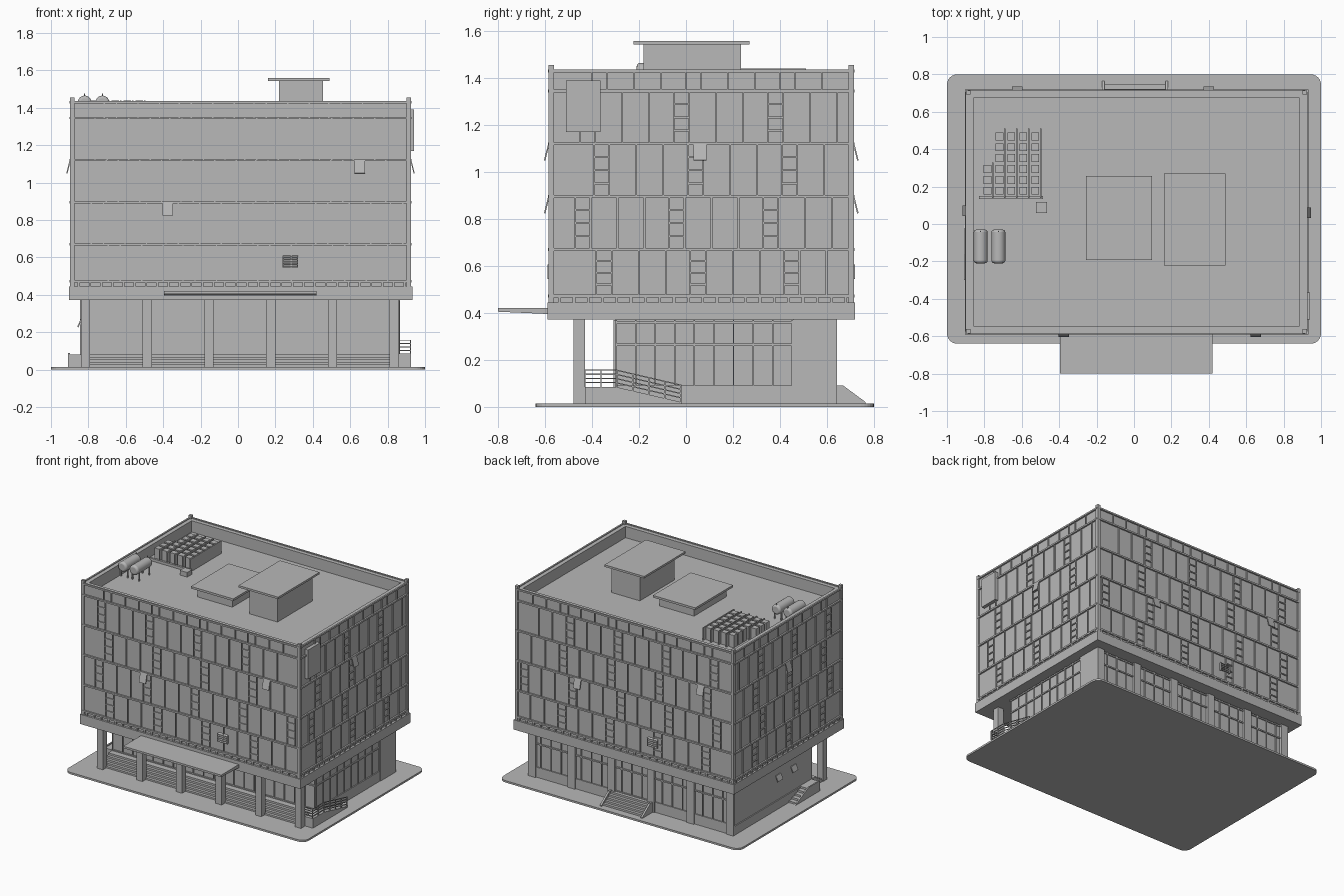
import bpy, bmesh, math
from mathutils import Vector

cube = bpy.data.objects.get("Cube")
if cube:
    bpy.data.objects.remove(cube, do_unlink=True)

GREY = (0.48, 0.48, 0.48, 1)
mat = bpy.data.materials.new("concrete grey")
mat.use_nodes = True
mat.diffuse_color = GREY
mat.node_tree.nodes["Principled BSDF"].inputs["Base Color"].default_value = GREY


class Part:
    """Collects simple solids in one bmesh and turns them into an object."""

    def __init__(self, name):
        self.name, self.bm = name, bmesh.new()

    def prism(self, poly, a0, a1, to_xyz):
        ends = [[self.bm.verts.new(to_xyz(a, p, q)) for p, q in poly] for a in (a0, a1)]
        self.bm.faces.new(ends[0])
        self.bm.faces.new(ends[1][::-1])
        n = len(poly)
        for i in range(n):
            j = (i + 1) % n
            self.bm.faces.new((ends[0][i], ends[1][i], ends[1][j], ends[0][j]))

    def box(self, x0, x1, y0, y1, z0, z1, to_xyz=lambda a, p, q: (a, p, q)):
        self.prism([(y0, z0), (y1, z0), (y1, z1), (y0, z1)], x0, x1, to_xyz)

    def bar(self, start, end, t):
        a, b = Vector(start), Vector(end)
        turn = (b - a).to_track_quat('Z', 'Y')
        self.box(-t / 2, t / 2, -t / 2, t / 2, 0, (b - a).length,
                 lambda x, y, z: a + turn @ Vector((x, y, z)))

    def done(self):
        bmesh.ops.recalc_face_normals(self.bm, faces=self.bm.faces)
        mesh = bpy.data.meshes.new(self.name)
        self.bm.to_mesh(mesh)
        self.bm.free()
        mesh.materials.append(mat)
        obj = bpy.data.objects.new(self.name, mesh)
        bpy.context.collection.objects.link(obj)
        return obj


def single(name, *bounds):
    part = Part(name)
    part.box(*bounds)
    return part.done()


def walls(x0, x1, y0, y1):
    """Maps (along, outward, height) to space for each wall, with its extent."""
    return {
        "front": (lambda u, d, z: (u, y0 - d, z), x0, x1),
        "back": (lambda u, d, z: (u, y1 + d, z), x0, x1),
        "left": (lambda u, d, z: (x1 + d, u, z), y0, y1),
        "right": (lambda u, d, z: (x0 - d, u, z), y0, y1),
    }


# Paved base with rounded corners
base = Part("paved_base")
base.box(-1, 1, -0.64, 0.8, 0, 0.014)
upright = [e for e in base.bm.edges if abs(e.verts[0].co.z - e.verts[1].co.z) > 0.01]
bmesh.ops.bevel(base.bm, geom=upright, offset=0.055, segments=6, affect='EDGES', profile=0.5)
base.done()

# Upper block, belt, parapet and corner posts
X0, X1, Y0, Y1 = -0.888, 0.915, -0.575, 0.705
DECK, TOP = 1.345, 1.43
single("upper_block", X0, X1, Y0, Y1, 0.44, DECK)
single("belt", -0.903, 0.932, -0.59, 0.72, 0.372, 0.445)
parapet = Part("parapet")
for x in (X0, X1 - 0.03):
    parapet.box(x, x + 0.03, Y0, Y1, DECK, TOP)
for y in (Y0, Y1 - 0.03):
    parapet.box(X0 + 0.03, X1 - 0.03, y, y + 0.03, DECK, TOP)
parapet.done()
posts = Part("corner_posts")
for x in (X0 - 0.01, X1 - 0.013):
    for y in (Y0 - 0.01, Y1 - 0.013):
        posts.box(x, x + 0.023, y, y + 0.023, 0.445, 1.455)
posts.done()

# Facade grid: ledges, staggered mullions and narrow ladder windows
ROWS = [0.472, 0.67, 0.895, 1.12, 1.345, 1.43]
SHIFTS = [0.19, 0.1, 0.18, 0.12, 0.17]
UPPER = walls(X0, X1, Y0, Y1)
for side, (place, u0, u1) in UPPER.items():
    grid = Part(side + "_facade_grid")
    for z in ROWS:
        grid.box(u0, u1, 0, 0.012, z - 0.006, z + 0.006, place)
    for row, shift in enumerate(SHIFTS):
        z0, z1 = ROWS[row], ROWS[row + 1]
        u = u0 + shift
        while u < u1 - 0.09:
            for offset in (0, 0.065, 0.18, 0.295):
                if u + offset < u1 - 0.03:
                    grid.box(u + offset, u + offset + 0.007, 0, 0.008, z0, z1, place)
            if row < 4:
                for k in range(1, 4):
                    z = z0 + (z1 - z0) * k / 4
                    grid.box(u, u + 0.065, 0, 0.007, z - 0.004, z + 0.004, place)
            u += 0.4
    # Small blocks on the belt
    count = int((u1 - u0) / 0.06)
    for i in range(count):
        u = u0 + (i + 0.5) * (u1 - u0) / count
        grid.box(u, u + 0.012, 0, 0.011, 0.445, 0.468, place)
    grid.done()

# Tilted open windows
flaps = Part("open_windows")
for side, u, top in (("front", 0.65, 1.12), ("front", -0.375, 0.895), ("back", 0.4, 0.895),
                     ("back", -0.625, 1.12), ("left", 0.06, 1.12), ("right", 0.07, 1.12)):
    flaps.prism([(0.006, top), (0.012, top), (0.03, top - 0.07), (0.024, top - 0.072)],
                u - 0.028, u + 0.028, UPPER[side][0])
flaps.done()

# Louvred vents
vents = Part("wall_vents")
for side, u in (("front", 0.28), ("back", -0.22)):
    place = UPPER[side][0]
    for du in (-0.042, 0.036):
        vents.box(u + du, u + du + 0.006, 0, 0.014, 0.545, 0.605, place)
    for k in range(5):
        z = 0.545 + k * 0.0135
        vents.prism([(0, z + 0.006), (0.014, z), (0.014, z + 0.004), (0, z + 0.01)],
                    u - 0.04, u + 0.04, place)
vents.done()

# Blank sign panel
sign = Part("blank_sign_panel")
sign.box(-0.51, -0.365, 0, 0.026, 1.17, 1.39, UPPER["left"][0])
sign.done()

# Ground floor
GX0, GX1, GY0, GY1 = -0.835, 0.855, -0.3, 0.625
PIERS = [-0.815 + i * 0.33 for i in range(6)]
single("ground_floor", GX0, GX1, GY0, GY1, 0.01, 0.38)
single("plinth", GX0 - 0.008, GX1 + 0.008, GY0, GY1 + 0.008, 0.01, 0.08)
GROUND = walls(GX0, GX1, GY0, GY1)
for side, (place, u0, u1) in GROUND.items():
    if side == "right":
        continue
    glazing = Part(side + "_glazing_bars")
    end = 0.455 if side == "left" else u1
    for z in (0.085, 0.265, 0.36):
        glazing.box(u0, end, 0, 0.008, z - 0.005, z + 0.005, place)
    count = round((end - u0) / 0.085)
    for i in range(count + 1):
        u = u0 + (end - u0 - 0.006) * i / count
        glazing.box(u, u + 0.006, 0, 0.008, 0.08, 0.37, place)
    if side == "back":
        for u in PIERS:
            glazing.box(u - 0.03, u + 0.03, 0, 0.018, 0.014, 0.372, place)
    if side == "left":
        glazing.box(end, u1, 0, 0.012, 0.014, 0.372, place)
    glazing.done()

# Small hinged windows on the solid side wall
hatches = Part("side_wall_windows")
for u in (0.1, -0.08):
    hatches.prism([(0, 0.27), (0.006, 0.27), (0.024, 0.23), (0.018, 0.225)],
                  u - 0.03, u + 0.03, GROUND["right"][0])
hatches.done()

# Front columns
columns = Part("front_columns")
for x in PIERS:
    columns.box(x - 0.025, x + 0.025, -0.48, -0.43, 0.01, 0.375)
columns.done()

# Front steps and landing
steps = Part("front_steps")
for i in range(5):
    steps.box(GX0, GX1, -0.44 + i * 0.022, GY0, 0.012, 0.026 + i * 0.014)
steps.done()

# Back steps with sloping cheeks
back_steps = Part("back_steps")
for i in range(5):
    back_steps.box(-0.16, 0.17, GY1, 0.745 - i * 0.022, 0.012, 0.028 + i * 0.014)
for x in (-0.172, 0.168):
    back_steps.prism([(GY1, 0.012), (0.765, 0.012), (0.765, 0.02), (0.67, 0.09), (GY1, 0.09)],
                     x, x + 0.014, lambda a, p, q: (a, p, q))
back_steps.done()

# Side ramp with railing
ramp = Part("side_ramp")
ramp.prism([(-0.43, 0.012), (-0.02, 0.012), (-0.02, 0.02), (-0.3, 0.085), (-0.43, 0.085)],
           GX1, 0.925, lambda a, p, q: (a, p, q))
ramp.done()
railing = Part("ramp_railing")
for k in range(1, 5):
    h = k * 0.018
    railing.bar((0.922, -0.43, 0.085 + h), (0.922, -0.3, 0.085 + h), 0.005)
    railing.bar((0.922, -0.3, 0.085 + h), (0.922, -0.02, 0.02 + h), 0.005)
    railing.bar((GX1, -0.43, 0.085 + h), (0.922, -0.43, 0.085 + h), 0.005)
for i in range(7):
    y = -0.43 + i * 0.068
    z = 0.085 - max(0, y + 0.3) * 0.232
    railing.bar((0.922, y, z), (0.922, y, z + 0.072), 0.006)
railing.done()

# Side stairs
side_steps = Part("side_steps")
for i in range(5):
    side_steps.box(-0.9, GX0, -0.3, -0.02 - i * 0.035, 0.012, 0.026 + i * 0.014)
side_steps.prism([(-0.3, 0.012), (0, 0.012), (-0.16, 0.09), (-0.3, 0.09)],
                 -0.908, -0.898, lambda a, p, q: (a, p, q))
side_steps.done()

# Entrance canopy
canopy = Part("entrance_canopy")
canopy.prism([(-0.8, 0.405), (-0.58, 0.395), (-0.58, 0.42), (-0.8, 0.42)],
             -0.395, 0.42, lambda a, p, q: (a, p, q))
canopy.done()

# Rooftop rooms
single("tall_roof_room", 0.22, 0.455, -0.18, 0.235, DECK, 1.545)
single("tall_roof_slab", 0.16, 0.49, -0.223, 0.27, 1.543, 1.558)
single("low_roof_room", -0.225, 0.065, -0.16, 0.225, DECK, 1.415)
single("low_roof_slab", -0.257, 0.096, -0.193, 0.257, 1.412, 1.428)

# Rooftop cooling units
units = Part("cooling_units")
units.box(-0.83, -0.487, 0.135, 0.15, DECK, 1.365)
for col in range(5):
    x = -0.784 + col * 0.064
    for row in range(3 if col == 0 else 6):
        y = 0.178 + row * 0.058
        units.box(x - 0.021, x + 0.021, y - 0.021, y + 0.021, DECK, 1.438)
    units.box(x + 0.026, x + 0.034, 0.14, 0.33 if col == 0 else 0.51, DECK, 1.44)
units.box(-0.525, -0.465, 0.06, 0.118, DECK, 1.38)
units.done()

# Water tanks on stands
stands = Part("tank_stands")
for x in (-0.82, -0.725):
    bpy.ops.mesh.primitive_cylinder_add(vertices=24, radius=0.037, depth=0.18,
                                        location=(x, -0.12, 1.428), rotation=(math.pi / 2, 0, 0))
    tank = bpy.context.object
    tank.name = "water_tank"
    tank.data.materials.append(mat)
    rim = tank.modifiers.new("rounded_rim", 'BEVEL')
    rim.width, rim.segments = 0.014, 3
    bpy.ops.object.shade_smooth_by_angle()
    for y in (-0.18, -0.06):
        for dx in (-0.028, 0.028):
            stands.bar((x + dx, y, DECK), (x + dx, y, 1.425), 0.008)
    stands.bar((x, -0.04, 1.4), (x, -0.04, 1.475), 0.006)
stands.done()
